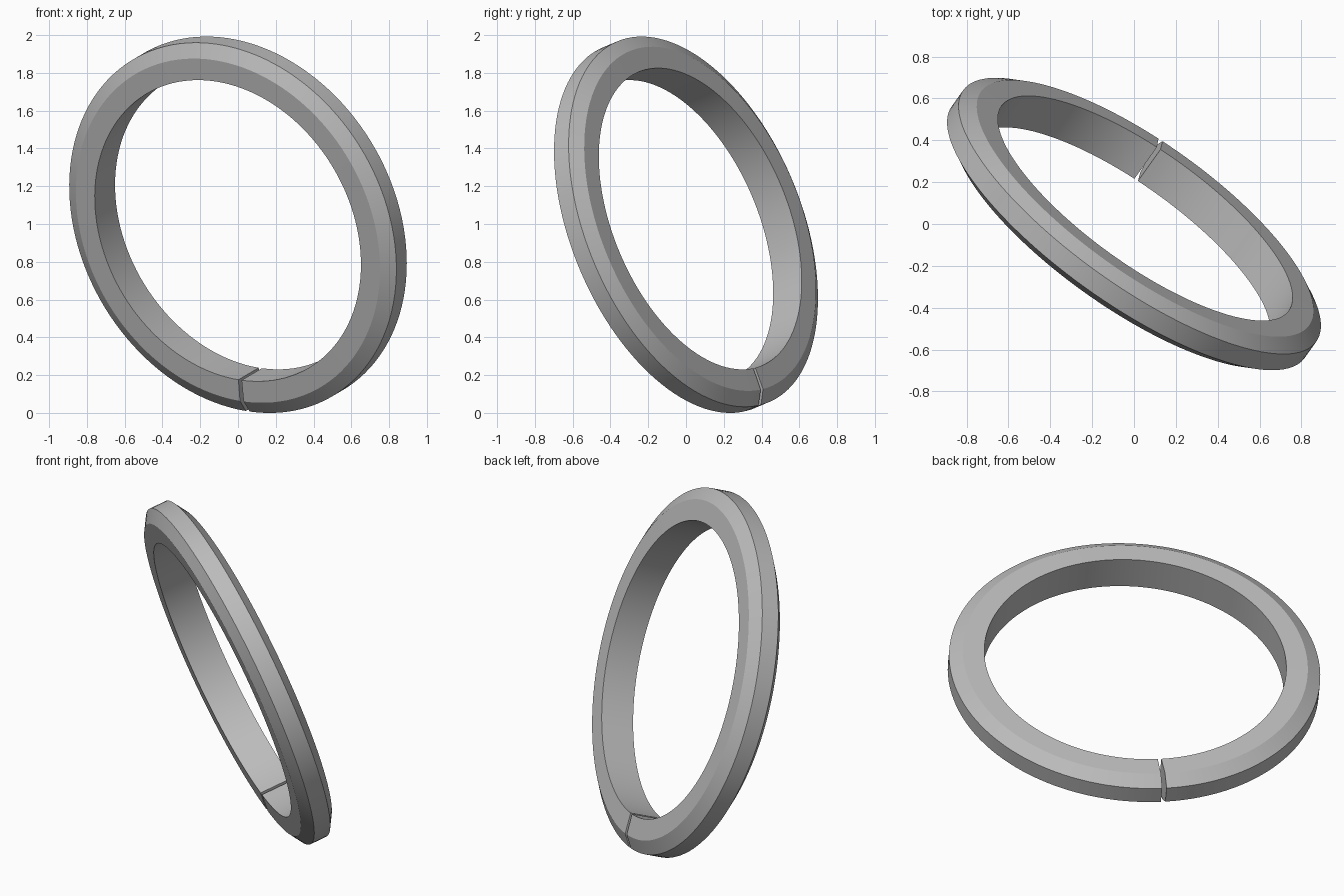
import bpy, bmesh, math
from mathutils import Vector, Matrix

cube = bpy.data.objects.get("Cube")
if cube:
    bpy.data.objects.remove(cube, do_unlink=True)

# Plain grey metal
grey = bpy.data.materials.new("grey_metal")
grey.use_nodes = True
colour = (0.5, 0.5, 0.5, 1)
grey.diffuse_color = colour
grey.node_tree.nodes["Principled BSDF"].inputs["Base Color"].default_value = colour

SEGMENTS = 128
GAP = 0.024  # opening angle in radians

# Cross-section: straight bore, flat sides, chamfers, narrow outer band
half = [(0.843, 0.098), (0.963, 0.097), (1.036, 0.05)]
profile = half + [(r, -h) for r, h in reversed(half)]

# Sweep the section around the axis, leaving the split open
bm = bmesh.new()
rings = []
for i in range(SEGMENTS + 1):
    a = GAP / 2 + (2 * math.pi - GAP) * i / SEGMENTS
    rings.append([bm.verts.new((r * math.cos(a), r * math.sin(a), h)) for r, h in profile])
for a, b in zip(rings, rings[1:]):
    for j in range(len(profile)):
        k = (j + 1) % len(profile)
        bm.faces.new((a[j], a[k], b[k], b[j]))
bm.faces.new(rings[0])
bm.faces.new(rings[-1])
bmesh.ops.recalc_face_normals(bm, faces=bm.faces)

# Tilt: the axis points back, left and up; the split sits near the bottom
axis = Vector((0.549, 0.771, 0.324)).normalized()
split = Vector((0.076, 0.339, -0.937))
split = (split - axis * split.dot(axis)).normalized()
tilt = Matrix((split, axis.cross(split), axis)).transposed()
bm.transform(tilt.to_4x4())

# Rest the ring on the ground, centred
for n in range(3):
    lo = min(v.co[n] for v in bm.verts)
    hi = max(v.co[n] for v in bm.verts)
    shift = -lo if n == 2 else -(lo + hi) / 2
    for v in bm.verts:
        v.co[n] += shift

mesh = bpy.data.meshes.new("split_ring")
bm.to_mesh(mesh)
bm.free()
mesh.materials.append(grey)
ring = bpy.data.objects.new("split_ring", mesh)
bpy.context.collection.objects.link(ring)
bpy.context.view_layer.objects.active = ring
ring.select_set(True)
bpy.ops.object.shade_smooth_by_angle(angle=math.radians(30))
